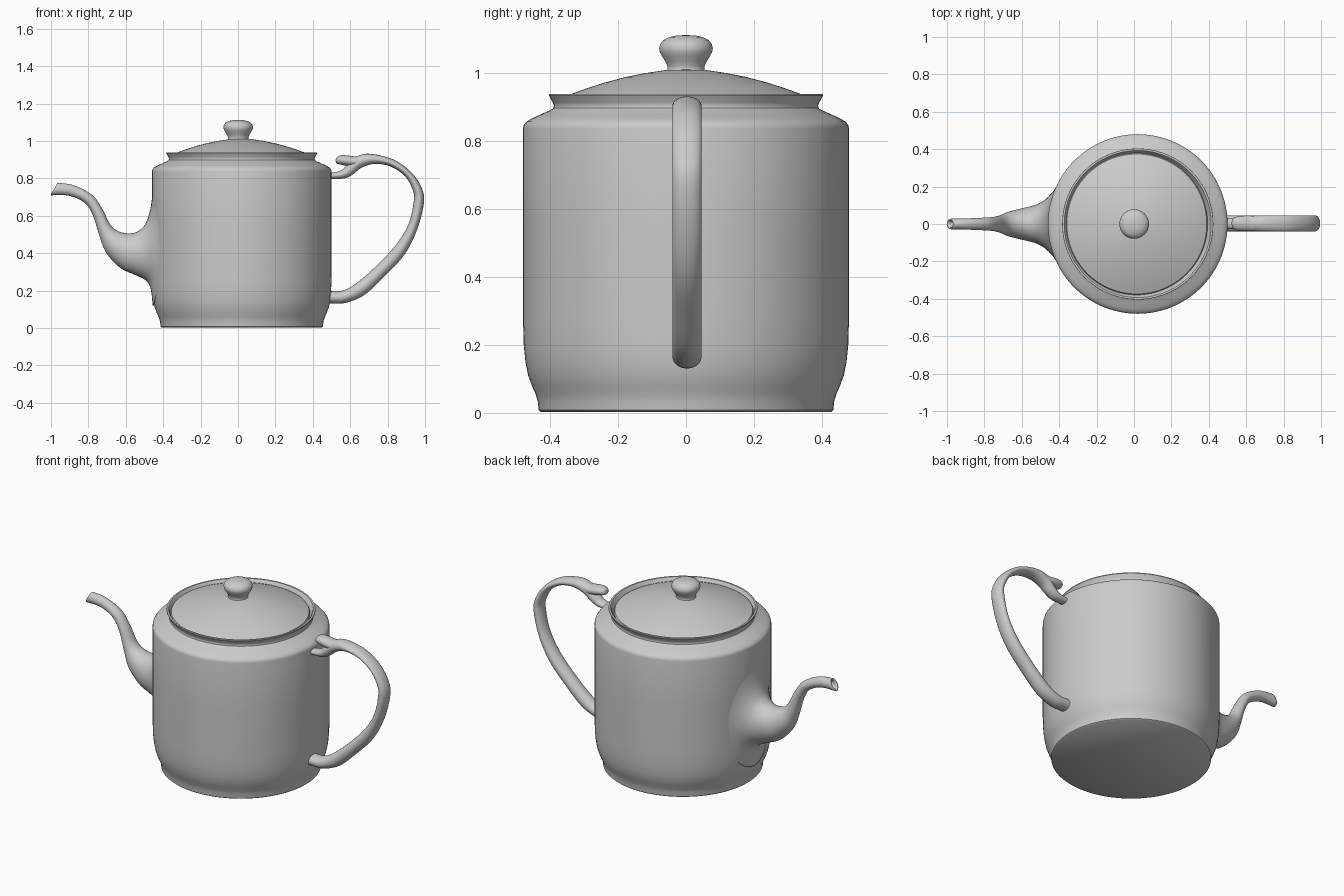
import bpy, bmesh
from math import sin, cos, pi, sqrt, radians

CX, R = 0.02, 0.48   # body axis and radius


def finish(bm, name, angle=40):
    bmesh.ops.remove_doubles(bm, verts=bm.verts, dist=1e-5)
    bmesh.ops.recalc_face_normals(bm, faces=bm.faces)
    me = bpy.data.meshes.new(name)
    bm.to_mesh(me)
    bm.free()
    ob = bpy.data.objects.new(name, me)
    bpy.context.collection.objects.link(ob)
    bpy.ops.object.select_all(action='DESELECT')
    ob.select_set(True)
    bpy.context.view_layer.objects.active = ob
    bpy.ops.object.shade_smooth_by_angle(angle=radians(angle))
    return ob


def skin(bm, rings):
    n = len(rings[0])
    for a, b in zip(rings, rings[1:]):
        for i in range(n):
            j = (i + 1) % n
            bm.faces.new((a[i], a[j], b[j], b[i]))


def lathe(name, profile, cx, n=96):
    bm = bmesh.new()
    rings = [[bm.verts.new((cx + max(r, 1e-4) * cos(2 * pi * i / n),
                            max(r, 1e-4) * sin(2 * pi * i / n), z))
              for i in range(n)] for r, z in profile]
    skin(bm, rings)
    bm.faces.new(rings[0])
    bm.faces.new(rings[-1])
    return finish(bm, name)


def smooth_path(keys, steps):
    """Catmull-Rom through tuples of any length."""
    out = []
    for i in range(len(keys) - 1):
        p = [keys[max(0, min(len(keys) - 1, i + k))] for k in (-1, 0, 1, 2)]
        for s in range(steps):
            t = s / steps
            out.append([0.5 * (2 * b + (c - a) * t + (2 * a - 5 * b + 4 * c - d) * t * t
                               + (3 * b - a - 3 * c + d) * t ** 3)
                        for a, b, c, d in zip(*p)])
    out.append(list(keys[-1]))
    return out


def loft(name, keys, y0=0.0, caps=True, steps=6, n=32):
    """Oval sections: outer x, z, inner x, z, half width, wrap onto body."""
    bm = bmesh.new()
    rings = []
    for ax, az, bx, bz, hw, wrap in smooth_path(keys, steps):
        ring = []
        for i in range(n):
            c, s = cos(2 * pi * i / n), sin(2 * pi * i / n)
            y = hw * s
            x = (ax + bx) / 2 + (ax - bx) / 2 * c + wrap * (R - sqrt(R * R - y * y))
            ring.append(bm.verts.new((x, y0 + y, (az + bz) / 2 + (az - bz) / 2 * c)))
        rings.append(ring)
    skin(bm, rings)
    if caps:
        bm.faces.new(rings[0])
        bm.faces.new(rings[-1])
    return finish(bm, name)


# Pot body with foot, shoulder, neck and flared rim
lathe("body", [(0, .004), (.428, .003), (.434, .008), (.437, .035), (.443, .055), (.454, .08),
               (.465, .11), (.473, .15), (.478, .20), (.48, .27), (.48, .55), (.48, .838),
               (.478, .848), (.470, .858), (.455, .867), (.425, .881), (.400, .892),
               (.391, .898), (.389, .905), (.393, .915), (.404, .935), (.403, .940),
               (.393, .940), (.386, .932), (.380, .912), (.372, .905), (0, .905)], CX)

# Domed lid
lathe("lid", [(0, .908), (.376, .908), (.379, .915), (.374, .925), (.34, .939), (.29, .957),
              (.24, .973), (.18, .989), (.12, 1.001), (.06, 1.010), (0, 1.013)], 0.015)

# Lid knob
lathe("lid_knob", [(0, 1.0), (.06, 1.0), (.054, 1.012), (.055, 1.022), (.061, 1.035),
                   (.070, 1.050), (.077, 1.063), (.079, 1.075), (.076, 1.087), (.067, 1.098),
                   (.05, 1.107), (.027, 1.112), (0, 1.113)], 0.001, 48)

# Hollow spout, flaring into the body
spout = loft("spout", [
    (-.966, .777, -1.0, .710, .028, 0), (-.877, .763, -.905, .708, .030, 0),
    (-.780, .712, -.820, .670, .034, 0), (-.727, .640, -.775, .600, .038, 0),
    (-.680, .550, -.740, .490, .048, 0), (-.630, .514, -.703, .400, .066, 0),
    (-.560, .508, -.630, .322, .085, .1), (-.512, .535, -.550, .284, .102, .3),
    (-.485, .580, -.497, .258, .128, .7), (-.468, .640, -.468, .215, .168, 1),
    (-.456, .725, -.456, .120, .220, 1)], caps=False)
wall = spout.modifiers.new("wall", 'SOLIDIFY')
wall.thickness = 0.009
wall.offset = -1

# Loop handle, from the upper joint round to the lower joint
loft("handle", [
    (.460, .832, .460, .795, .028, 0), (.510, .832, .510, .797, .029, 0),
    (.555, .846, .572, .801, .033, 0), (.590, .880, .615, .822, .038, 0),
    (.645, .922, .660, .857, .042, 0), (.715, .931, .727, .877, .043, 0),
    (.834, .900, .810, .866, .043, 0), (.925, .834, .890, .815, .043, 0),
    (.980, .754, .934, .740, .043, 0), (.994, .670, .940, .680, .043, 0),
    (.957, .524, .913, .560, .043, 0), (.888, .390, .848, .450, .043, 0),
    (.780, .273, .745, .338, .043, 0), (.674, .176, .640, .246, .043, 0),
    (.575, .135, .567, .203, .043, 0), (.500, .132, .500, .197, .042, 0),
    (.450, .132, .450, .197, .042, 0)], y0=.003)

# Thumb rest curling off the top of the handle
loft("thumb_rest", [
    (.522, .900, .522, .894, .006, 0), (.528, .913, .528, .880, .025, 0),
    (.550, .924, .550, .874, .036, 0), (.585, .923, .590, .866, .041, 0),
    (.630, .918, .635, .862, .041, 0), (.690, .926, .690, .880, .040, 0)], y0=.003)
